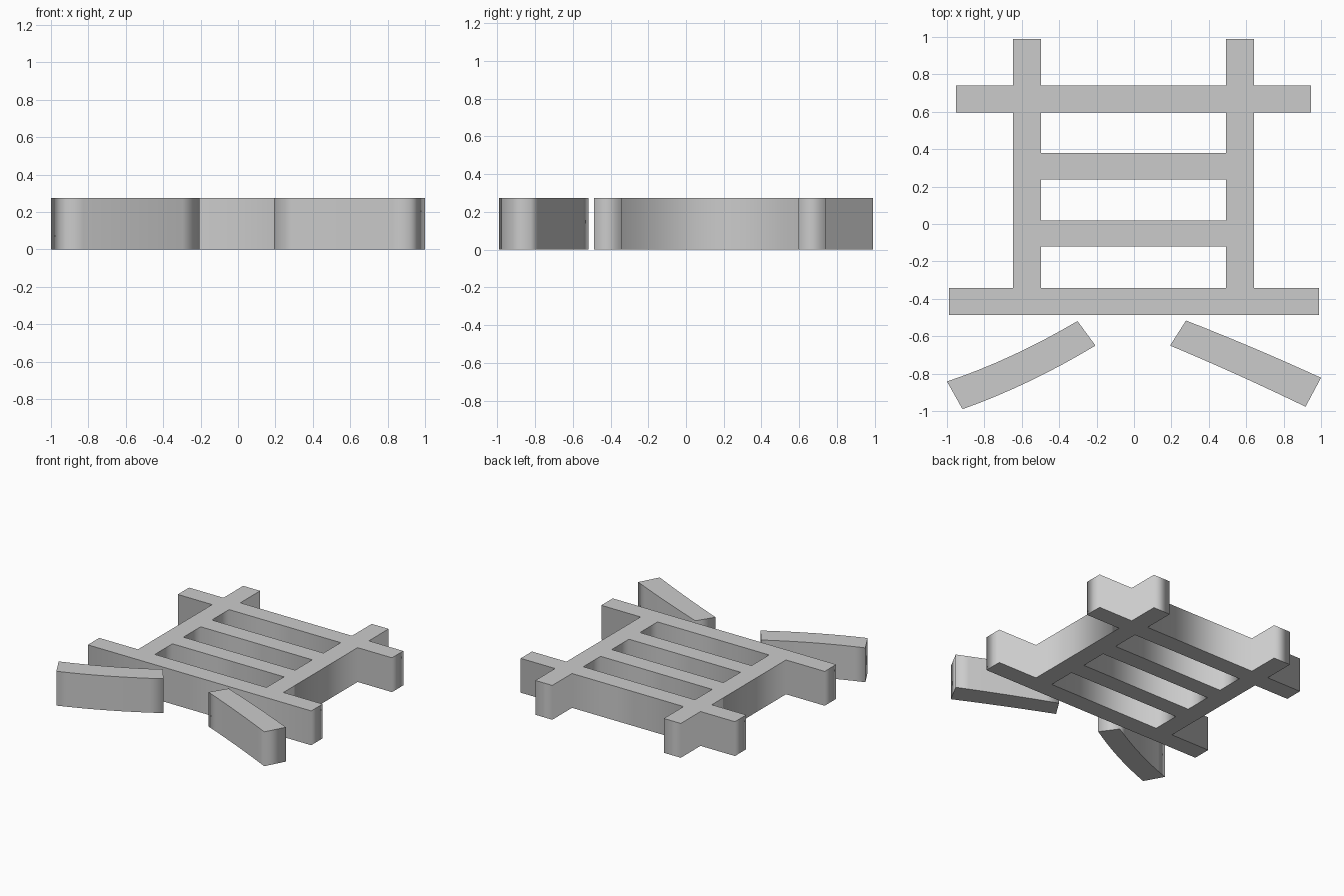
import bpy
from mathutils import Vector

if "Cube" in bpy.data.objects:
    bpy.data.objects.remove(bpy.data.objects["Cube"])

HEIGHT = 0.275


def slab(name, outlines):
    """Extrude flat closed outlines (inner ones become holes) up from z = 0."""
    cu = bpy.data.curves.new(name, 'CURVE')
    cu.dimensions = '2D'
    cu.fill_mode = 'BOTH'
    cu.extrude = HEIGHT / 2
    for pts in outlines:
        sp = cu.splines.new('POLY')
        sp.points.add(len(pts) - 1)
        for p, (x, y) in zip(sp.points, pts):
            p.co = (x, y, 0, 1)
        sp.use_cyclic_u = True
    ob = bpy.data.objects.new(name, cu)
    ob.location.z = HEIGHT / 2
    bpy.context.collection.objects.link(ob)
    bpy.ops.object.select_all(action='DESELECT')
    ob.select_set(True)
    bpy.context.view_layer.objects.active = ob
    bpy.ops.object.convert(target='MESH')
    return bpy.context.object


def arc(a, b, sag, n=8):
    """Shallow parabolic edge from a to b, dropped by sag in the middle."""
    a, b = Vector(a), Vector(b)
    return [tuple(a.lerp(b, i / n) - Vector((0, 4 * sag * (i / n) * (1 - i / n))))
            for i in range(n + 1)]


# Frame: two uprights crossed by a top bar and a base bar, with two rungs
L0, L1, R0, R1 = -0.647, -0.497, 0.492, 0.642
outer = [(-0.99, -0.487), (0.99, -0.487), (0.99, -0.342), (R1, -0.342),
         (R1, 0.597), (0.947, 0.597), (0.947, 0.74), (R1, 0.74),
         (R1, 0.99), (R0, 0.99), (R0, 0.74), (L1, 0.74),
         (L1, 0.99), (L0, 0.99), (L0, 0.74), (-0.952, 0.74),
         (-0.952, 0.597), (L0, 0.597), (L0, -0.342), (-0.99, -0.342)]
gaps = [(-0.342, -0.12), (0.02, 0.237), (0.379, 0.597)]
holes = [[(L1, a), (L1, b), (R0, b), (R0, a)] for a, b in gaps]
slab("ladder_frame", [outer] + holes)

# Two splayed feet in front of the frame
slab("left_foot", [arc((-1.0, -0.842), (-0.302, -0.519), 0.022)
                   + arc((-0.206, -0.65), (-0.917, -0.99), 0.022)])
slab("right_foot", [arc((0.278, -0.516), (1.0, -0.822), -0.006)
                    + arc((0.917, -0.977), (0.193, -0.65), -0.006)])
